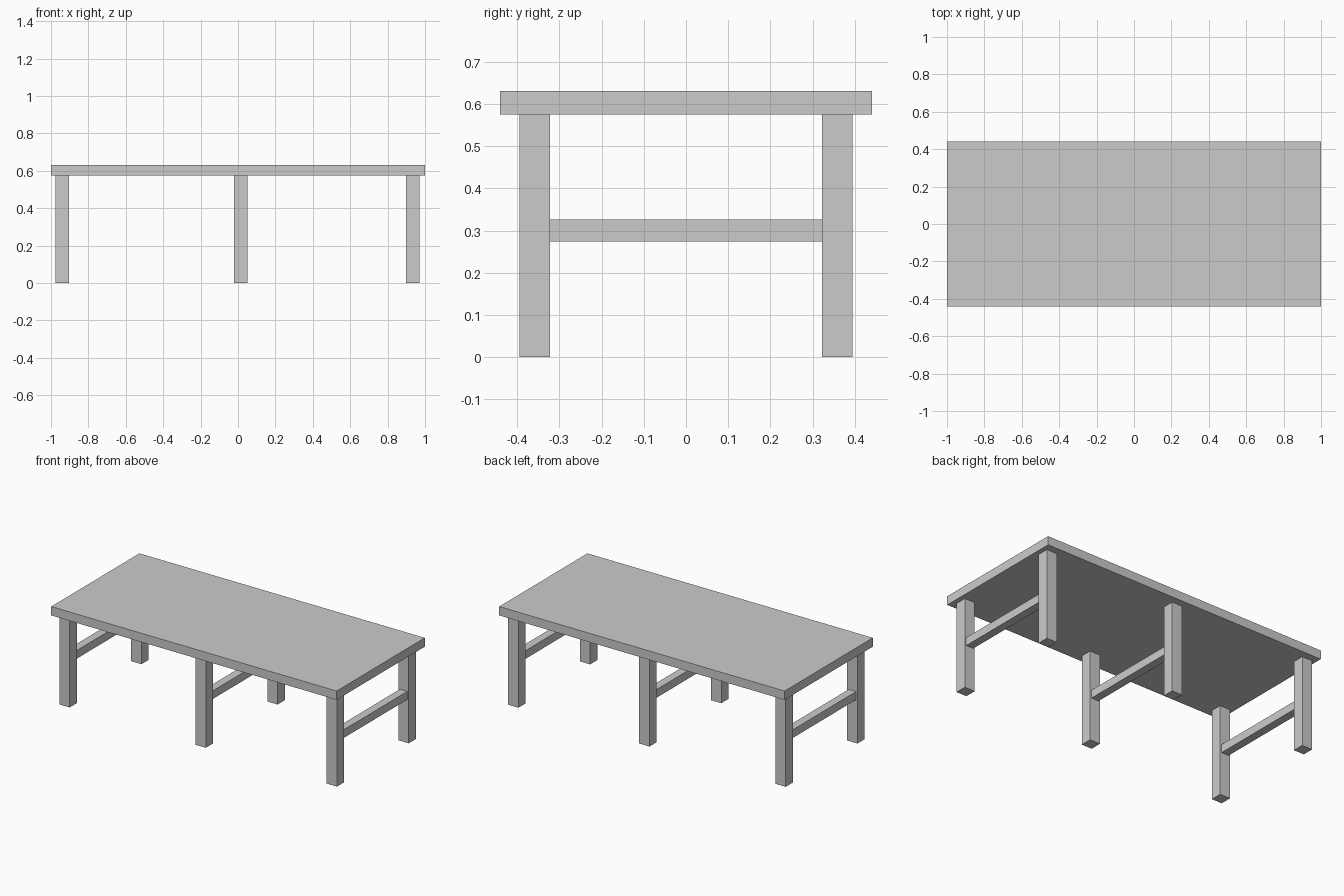
import bpy

if "Cube" in bpy.data.objects:
    bpy.data.objects.remove(bpy.data.objects["Cube"])


def box(name, x, y, z):
    """Add a box spanning the given (min, max) ranges."""
    bpy.ops.mesh.primitive_cube_add(size=1, location=[(a + b) / 2 for a, b in (x, y, z)])
    obj = bpy.context.object
    obj.name = name
    obj.scale = [b - a for a, b in (x, y, z)]
    bpy.ops.object.transform_apply(location=False, rotation=False, scale=True)
    return obj


LEG_TOP = 0.575
LEG_HALF = 0.036
RAIL_HALF = 0.026
LEG_INNER, LEG_OUTER = 0.323, 0.395

# Table top
box("table_top", (-1, 1), (-0.441, 0.441), (LEG_TOP, 0.631))

# Three leg frames: a front leg, a back leg and a rail between them
for place, x in (("left", -0.939), ("middle", 0.015), ("right", 0.934)):
    leg_x = (x - LEG_HALF, x + LEG_HALF)
    box(f"{place}_front_leg", leg_x, (-LEG_OUTER, -LEG_INNER), (0, LEG_TOP))
    box(f"{place}_back_leg", leg_x, (LEG_INNER, LEG_OUTER), (0, LEG_TOP))
    box(f"{place}_rail", (x - RAIL_HALF, x + RAIL_HALF),
        (-LEG_INNER, LEG_INNER), (0.274, 0.326))
